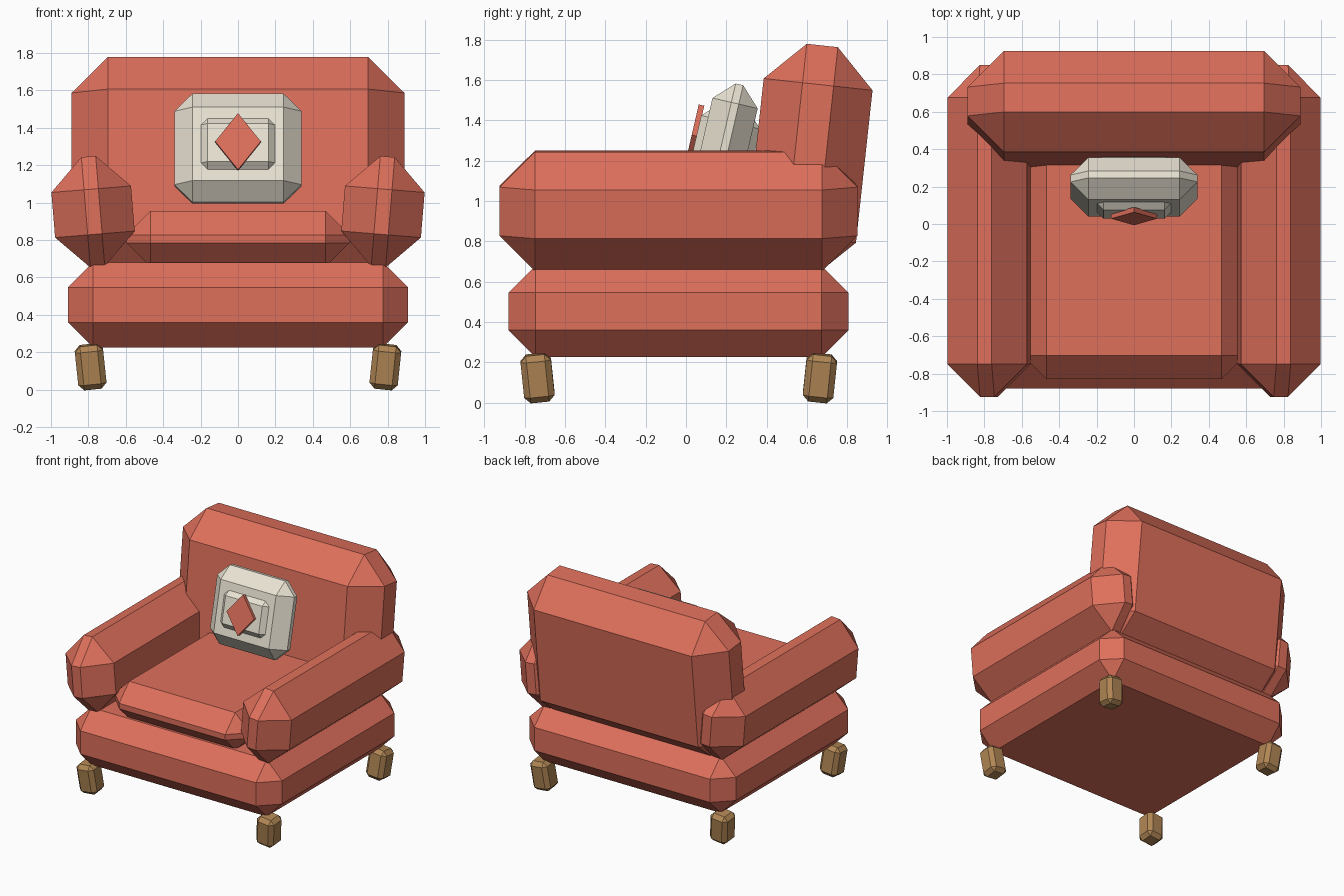
import bpy, bmesh
from math import radians, sin, cos
from mathutils import Matrix, Euler

if "Cube" in bpy.data.objects:
    bpy.data.objects.remove(bpy.data.objects["Cube"])


def material(name, rgb):
    m = bpy.data.materials.new(name)
    m.diffuse_color = (*rgb, 1)
    m.use_nodes = True
    m.node_tree.nodes["Principled BSDF"].inputs["Base Color"].default_value = m.diffuse_color
    return m


RED = material("red_fabric", (0.73, 0.16, 0.105))
CREAM = material("cream_fabric", (0.82, 0.77, 0.65))
WOOD = material("wood", (0.44, 0.24, 0.09))


def finish(name, bm, mat, loc, rot):
    bmesh.ops.recalc_face_normals(bm, faces=bm.faces)
    mesh = bpy.data.meshes.new(name)
    bm.to_mesh(mesh)
    bm.free()
    mesh.materials.append(mat)
    ob = bpy.data.objects.new(name, mesh)
    ob.location = loc
    ob.rotation_euler = Euler([radians(a) for a in rot])
    bpy.context.collection.objects.link(ob)
    return ob


def chamfer_box(name, size, chamfer, mat, loc, rot=(0, 0, 0)):
    """Box with one flat chamfer on every edge."""
    bm = bmesh.new()
    bmesh.ops.create_cube(bm, size=1)
    bmesh.ops.scale(bm, vec=size, verts=bm.verts)
    bmesh.ops.bevel(bm, geom=bm.edges[:], offset=chamfer, segments=1,
                    profile=0.5, affect='EDGES')
    return finish(name, bm, mat, loc, rot)


# Base and seat cushion
chamfer_box("base", (1.82, 1.687, 0.455), 0.135, RED, (0, -0.037, 0.4525))
chamfer_box("seat_cushion", (1.19, 1.40, 0.298), 0.127, RED, (0, -0.13, 0.806))

# Backrest leaning backwards
chamfer_box("backrest", (1.78, 0.543, 1.148), 0.194, RED,
            (0, 0.614, 1.20), (-6.2, 0, 0))

# Arms leaning outwards, legs tapering inwards to the floor
for sx, side in ((-1, "left"), (1, "right")):
    chamfer_box(side + "_arm", (0.427, 1.775, 0.592), 0.175, RED,
                (sx * 0.775, -0.037, 0.951), (0, sx * 4.7, 0))
    for sy, end in ((-1, "front"), (1, "rear")):
        chamfer_box(f"{end}_{side}_leg", (0.152, 0.152, 0.236), 0.03, WOOD,
                    (sx * 0.788, -0.036 + sy * 0.70, 0.122),
                    (-sy * 6, sx * 6, 0))

# Pillow with a raised panel showing on both faces
TILT = 13
PX, PY, PZ = 0, 0.198, 1.288
chamfer_box("pillow", (0.68, 0.23, 0.595), 0.096, CREAM, (PX, PY, PZ), (-TILT, 0, 0))
chamfer_box("pillow_panel", (0.42, 0.30, 0.305), 0.048, CREAM, (PX, PY, PZ), (-TILT, 0, 0))

# Diamond patch on the front of the pillow
bm = bmesh.new()
bmesh.ops.create_cone(bm, cap_ends=True, segments=4, radius1=1, radius2=1, depth=1)
for v in bm.verts:
    if abs(abs(v.co.x) - abs(v.co.y)) < 0.1:
        v.co = Matrix.Rotation(radians(45), 3, 'Z') @ v.co
bmesh.ops.rotate(bm, matrix=Matrix.Rotation(radians(90), 3, 'X'), verts=bm.verts)
bmesh.ops.scale(bm, vec=(0.122, 0.028, 0.155), verts=bm.verts)
d = 0.16
finish("diamond_patch", bm, RED,
       (0, PY - d * cos(radians(TILT)), PZ + d * sin(radians(TILT))), (-TILT, 0, 0))
